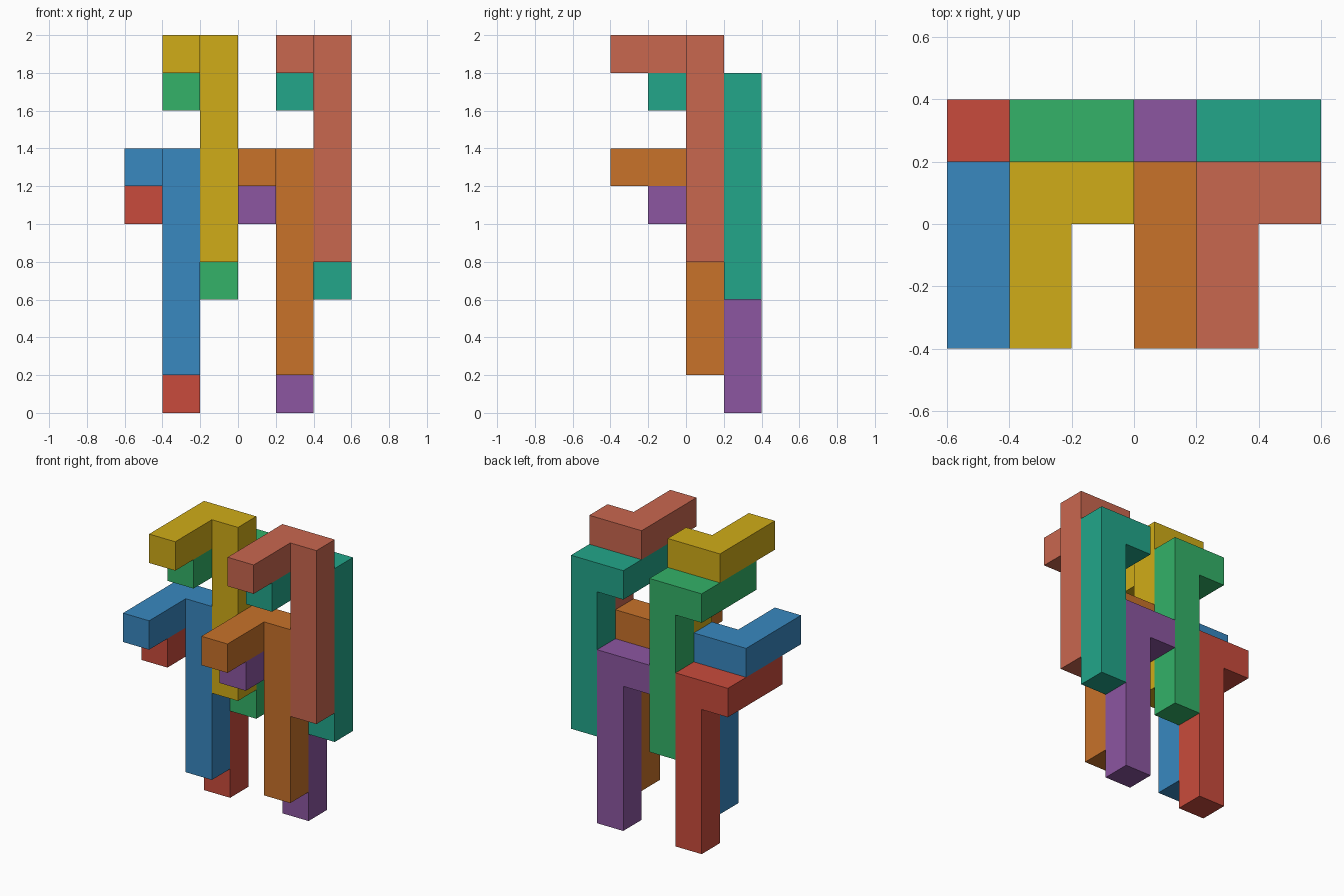
import bpy, bmesh
from mathutils import Vector, Matrix

if "Cube" in bpy.data.objects:
    bpy.data.objects.remove(bpy.data.objects["Cube"])

U = 0.2  # one grid unit


def linear(hex_code):
    out = []
    for i in (0, 2, 4):
        c = int(hex_code[i:i + 2], 16) / 255
        out.append(c / 12.92 if c <= 0.04045 else ((c + 0.055) / 1.055) ** 2.4)
    return (*out, 1)


def pull(bm, face, direction, length):
    """Extrude one face straight out and return its moved cap."""
    cap = bmesh.ops.extrude_discrete_faces(bm, faces=[face])["faces"][0]
    bmesh.ops.translate(bm, verts=cap.verts, vec=Vector(direction) * length)
    bm.normal_update()
    return cap


def facing(faces, direction):
    return next(f for f in faces if f.normal.dot(Vector(direction)) > 0.9)


def hooked_piece(name, x, y, top, colour):
    """Post 6 units tall, one step to the left, then an arm 2 units forward."""
    down, left, front = (0, 0, -1), (-1, 0, 0), (0, -1, 0)
    bm = bmesh.new()
    bmesh.ops.create_cube(bm, size=U, matrix=Matrix.Translation((x, y, top - U / 2)))
    bm.normal_update()
    # Post
    pull(bm, facing(bm.faces, down), down, 5 * U)
    # Sideways step: the left face of the top cell
    lefts = [f for f in bm.faces if f.normal.x < -0.9]
    cap = pull(bm, max(lefts, key=lambda f: f.calc_center_median().z), left, U)
    # Forward arm
    around = {f for e in cap.edges for f in e.link_faces}
    pull(bm, facing(around, front), front, 2 * U)
    # Merge coplanar faces
    bmesh.ops.dissolve_limit(bm, angle_limit=0.01, verts=bm.verts, edges=bm.edges)
    bmesh.ops.recalc_face_normals(bm, faces=bm.faces)
    mesh = bpy.data.meshes.new(name)
    bm.to_mesh(mesh)
    bm.free()
    mat = bpy.data.materials.new(name + "_colour")
    mat.diffuse_color = linear(colour)
    mat.use_nodes = True
    mat.node_tree.nodes["Principled BSDF"].inputs["Base Color"].default_value = mat.diffuse_color
    mesh.materials.append(mat)
    obj = bpy.data.objects.new(name, mesh)
    bpy.context.collection.objects.link(obj)


# Each side has four pieces: low and high, front and back
sides = (("left", -0.3, ("3888C0", "C94B3C", "D0AC18", "33B268")),
         ("right", 0.3, ("C8722A", "8C56A1", "C9674F", "22A68A")))
for side, x, (low_front, low_back, high_front, high_back) in sides:
    hooked_piece(side + "_low_front_hook", x, 0.1, 1.4, low_front)
    hooked_piece(side + "_low_back_hook", x, 0.3, 1.2, low_back)
    hooked_piece(side + "_high_front_hook", x + U, 0.1, 2.0, high_front)
    hooked_piece(side + "_high_back_hook", x + U, 0.3, 1.8, high_back)
